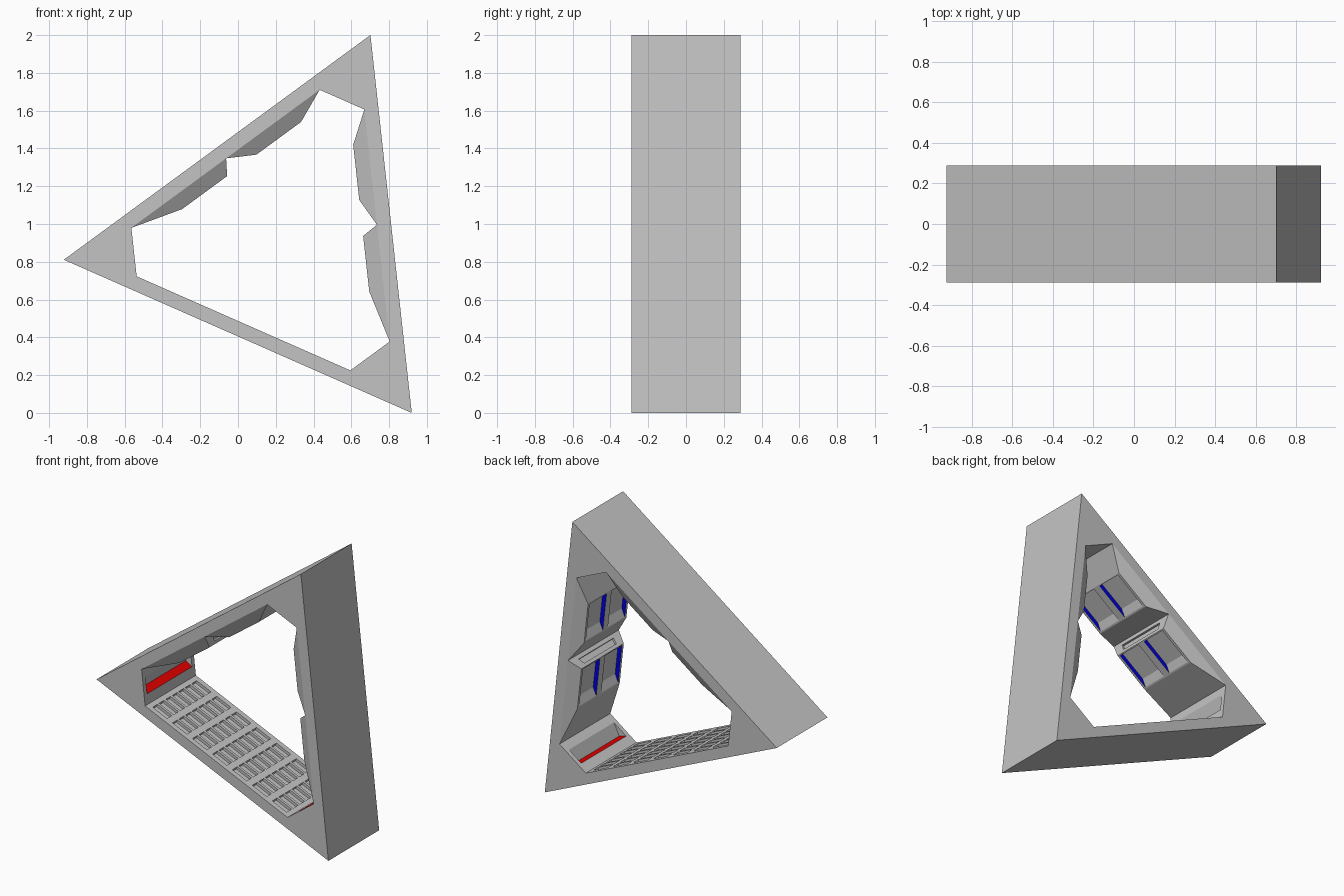
import bpy, bmesh, math
from mathutils import Vector

if "Cube" in bpy.data.objects:
    bpy.data.objects.remove(bpy.data.objects["Cube"])

W = 0.288              # half depth in y
HALF = 0.618           # half length of each inner wall
INNER = 0.506          # distance from centre to inner wall
CX, CZ = 0.233, 0.937  # centre of the triangle
TILT = math.radians(-23.76)


def material(name, col):
    m = bpy.data.materials.new(name)
    m.diffuse_color = (*col, 1)
    m.use_nodes = True
    m.node_tree.nodes["Principled BSDF"].inputs["Base Color"].default_value = m.diffuse_color
    return m


MATS = [material("grey metal", (0.55, 0.55, 0.55)),
        material("blue light", (0.0, 0.0, 0.75)),
        material("red light", (0.75, 0.0, 0.0))]
GREY, BLUE, RED = 0, 1, 2


def turn(k, u, v, y):
    """Point in the frame of wall k (0 floor, 1 right, 2 upper left)."""
    a = TILT + k * math.tau / 3
    return Vector((CX + u * math.cos(a) - v * math.sin(a), y,
                   CZ + u * math.sin(a) + v * math.cos(a)))


def wall(k, t, h, y):
    """Point on wall k: t along it (from the floor end), h above it."""
    return turn(k, HALF - t if k == 2 else t - HALF, h - INNER, y)


def face(bm, pts, out, mat=GREY):
    f = bm.faces.new([bm.verts.new(p) for p in pts])
    f.normal_update()
    if f.normal.dot(out) < 0:
        f.normal_flip()
    f.material_index = mat


def grid(bm, corners, us, vs, depth, up, rim=GREY, low_slope=0.0):
    """Flat panel split at us, vs; every odd cell is sunk by depth."""
    a, b, c, d = corners
    n = (b - a).cross(d - a).normalized()
    if n.dot(up) < 0:
        n = -n

    def at(u, v):
        return (a * (1 - u) + b * u) * (1 - v) + (d * (1 - u) + c * u) * v

    for i in range(len(us) - 1):
        for j in range(len(vs) - 1):
            u0, u1, v0, v1 = us[i], us[i + 1], vs[j], vs[j + 1]
            top = [at(u0, v0), at(u1, v0), at(u1, v1), at(u0, v1)]
            if not (i % 2 and j % 2):
                face(bm, top, n)
                continue
            ul = u0 + low_slope
            low = [p - n * depth for p in
                   (at(ul, v0), at(u1, v0), at(u1, v1), at(ul, v1))]
            face(bm, low, n)
            mid = sum(top, Vector()) / 4
            for e in range(4):
                g = (e + 1) % 4
                side = [top[e], top[g], low[g], low[e]]
                face(bm, side, mid - (top[e] + top[g]) / 2,
                     GREY if e == 3 else rim)


def finish(bm, name):
    bmesh.ops.remove_doubles(bm, verts=bm.verts, dist=1e-5)
    me = bpy.data.meshes.new(name)
    bm.to_mesh(me)
    bm.free()
    for m in MATS:
        me.materials.append(m)
    bpy.context.collection.objects.link(bpy.data.objects.new(name, me))


def breaks(count, margin, cell):
    """Fractions for count cells between margins; cell = filled share."""
    pitch = (1 - 2 * margin) / count
    out = [0.0]
    for i in range(count):
        mid = margin + (i + 0.5) * pitch
        out += [mid - pitch * cell / 2, mid + pitch * cell / 2]
    return out + [1.0]


# Triangular frame: outer skin plus front and back faces
bm = bmesh.new()
R = 0.581
S = R * math.sqrt(3)
for k in range(3):
    out = turn(k, 0, -1, 0) - turn(k, 0, 0, 0)
    face(bm, [turn(k, -S, -R, -W), turn(k, S, -R, -W),
              turn(k, S, -R, W), turn(k, -S, -R, W)], out)
    for y in (-W, W):
        side = Vector((0, y, 0))
        face(bm, [turn(k, -S, -R, y), turn(k, S, -R, y),
                  turn(k, HALF, -INNER, y), turn(k, -HALF, -INNER, y)], side)
        face(bm, [turn(k, S, -R, y), turn(k, HALF, -INNER, y),
                  turn(k + 1, -HALF, -INNER, y)], side)
finish(bm, "triangular_frame")

# Floor grating
bm = bmesh.new()
L = 2 * HALF
grid(bm, [wall(0, 0, 0, -W), wall(0, L, 0, -W), wall(0, L, 0, W), wall(0, 0, 0, W)],
     breaks(7, 0.01, 0.72), breaks(7, 0.05, 0.74), 0.02,
     wall(0, 0, 1, 0) - wall(0, 0, 0, 0))
finish(bm, "floor_grating")

# Raised wall panels, two per side wall, with blue-rimmed recesses
TOP = 0.24
HT = 0.079
for k, label in ((1, "right"), (2, "left")):
    up = wall(k, 0, 1, 0) - wall(k, 0, 0, 0)
    for b0, t0, t1, b1, tier in ((0, 0.275, 0.571, 0.622, "lower"),
                                 (0.622, 0.763, 1.056, L, "upper")):
        bm = bmesh.new()
        base = [wall(k, t, 0, y) for t, y in ((b0, -W), (b1, -W), (b1, W), (b0, W))]
        top = [wall(k, t, HT, y) for t, y in
               ((t0, -TOP), (t1, -TOP), (t1, TOP), (t0, TOP))]
        grid(bm, top, [0, 0.04, 0.97, 1], [0, 0.04, 0.44, 0.56, 0.96, 1],
             0.03, up, BLUE, 0.18)
        for e in range(4):
            g = (e + 1) % 4
            quad = [base[e], base[g], top[g], top[e]]
            if e == 1 and tier == "lower":
                # slotted ledge between the two panels
                grid(bm, quad, [0, 0.14, 0.86, 1], [0, 0.3, 0.75, 1], 0.015, up)
            else:
                face(bm, quad, up)
        finish(bm, f"{label}_{tier}_panel")

# Corner strips; the two beside the floor hold a red-lit slot
for k, label in ((1, "right"), (2, "left"), (None, "top")):
    bm = bmesh.new()
    if k is None:
        hi, lo = wall(1, L, 0, 0), wall(2, L, 0, 0)
    else:
        hi, lo = wall(k, 0, 0, 0), wall(0, L if k == 1 else 0, 0, 0)
    n = (turn(0, 0, 0, 0) - (hi + lo) / 2).normalized()

    def at(q, y, d=0.0):
        return hi.lerp(lo, q) + Vector((0, y, 0)) - n * d

    if k is None:
        face(bm, [at(0, -W), at(1, -W), at(1, W), at(0, W)], n)
    else:
        E, q0, qd, q1, d = 0.255, 0.25, 0.58, 0.72, 0.045
        for qa, qb, ya, yb in ((0, q0, -W, W), (q1, 1, -W, W),
                               (q0, q1, -W, -E), (q0, q1, E, W)):
            face(bm, [at(qa, ya), at(qb, ya), at(qb, yb), at(qa, yb)], n)
        face(bm, [at(q0, -E), at(qd, -E, d), at(qd, E, d), at(q0, E)], n)
        face(bm, [at(qd, -E, d), at(q1, -E), at(q1, E), at(qd, E, d)], n, RED)
        for y in (-E, E):
            face(bm, [at(q0, y), at(qd, y, d), at(q1, y)], Vector((0, -y, 0)))
    finish(bm, f"{label}_corner_strip")
